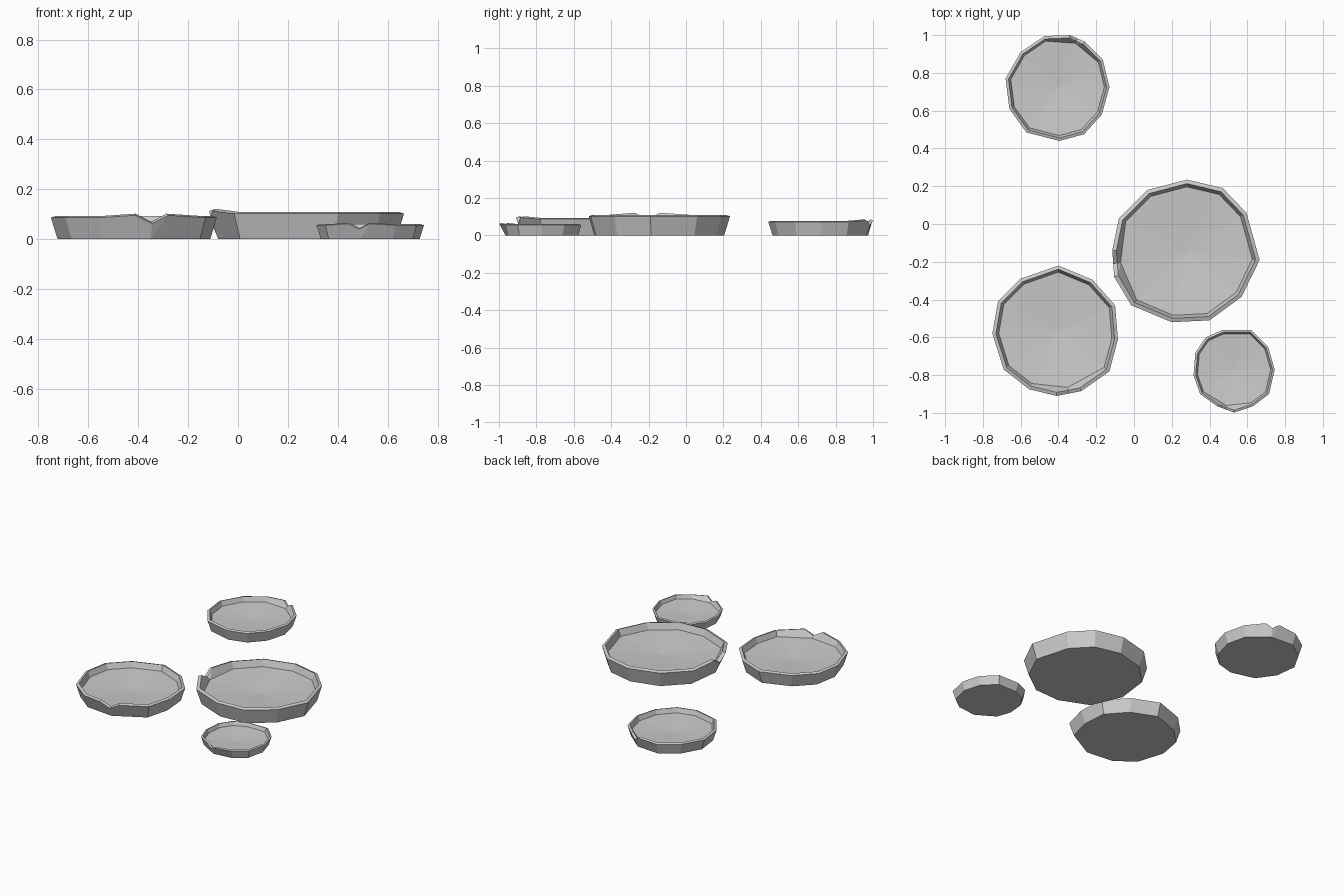
import bpy, bmesh
from mathutils import Vector

if "Cube" in bpy.data.objects:
    bpy.data.objects.remove(bpy.data.objects["Cube"])


def make_pad(name, centre, h, rim):
    """Shallow flared dish. rim runs counter-clockwise from one side of the
    notch round to the other; the notch itself is added between the two."""
    c = Vector(centre)
    pts = [Vector(p) for p in rim]
    notch = (pts[0] + pts[-1]) / 2
    full = pts + [notch]
    n = len(full)
    base = pts[1:-1] + [notch]          # notch sides merge to one point here

    bm = bmesh.new()

    def ring(points, scale, heights):
        out = []
        for p, z in zip(points, heights):
            q = c + (p - c) * scale
            out.append(bm.verts.new((q.x, q.y, z)))
        return out

    def rim_heights(z):
        zs = [z] * n
        zs[0] = zs[-2] = z + 0.1 * h    # raised lips beside the notch
        zs[-1] = z - 0.25 * h           # dip of the notch
        return zs

    def merged(r):
        # match a short ring to the rim: lips share the notch point
        return [r[-1]] + r[:-1] + [r[-1], r[-1]]

    def bridge(a, b):
        for i in range(n):
            j = (i + 1) % n
            face = []
            for v in (a[i], a[j], b[j], b[i]):
                if v not in face:
                    face.append(v)
            bm.faces.new(face)

    bottom = ring(base, 0.92, [0] * len(base))
    outer = ring(full, 1.0, rim_heights(0.93 * h))
    inner = ring(full, 0.945, rim_heights(h))
    floor = ring(base, 0.90, [0.6 * h] * len(base))

    bridge(merged(bottom), outer)       # flared outer wall
    bridge(outer, inner)                # sloping rim
    bridge(inner, merged(floor))        # inner wall
    bm.faces.new(bottom[::-1])          # underside
    hub = bm.verts.new((c.x, c.y, 0.4 * h))
    for a, b in zip(floor, floor[1:] + floor[:1]):
        bm.faces.new((a, b, hub))       # dished floor

    bmesh.ops.recalc_face_normals(bm, faces=bm.faces)
    me = bpy.data.meshes.new(name)
    bm.to_mesh(me)
    bm.free()
    ob = bpy.data.objects.new(name, me)
    bpy.context.collection.objects.link(ob)


# Large pad, notch on the left
make_pad("large_pad", (0.28, -0.15), 0.11, [
    (-0.105, -0.28), (-0.015, -0.43), (0.2, -0.52), (0.4, -0.51),
    (0.57, -0.385), (0.665, -0.19), (0.595, 0.06), (0.47, 0.19),
    (0.28, 0.235), (0.07, 0.18), (-0.08, 0.03), (-0.115, -0.14)])

# Medium pad, notch at the front
make_pad("medium_pad", (-0.41, -0.57), 0.093, [
    (-0.28, -0.885), (-0.13, -0.78), (-0.085, -0.61), (-0.1, -0.43),
    (-0.22, -0.295), (-0.4, -0.22), (-0.6, -0.29), (-0.72, -0.41),
    (-0.75, -0.58), (-0.69, -0.77), (-0.555, -0.875), (-0.41, -0.91)])

# Rear pad, notch at the back
make_pad("rear_pad", (-0.4, 0.725), 0.078, [
    (-0.34, 1.0), (-0.475, 0.995), (-0.6, 0.91), (-0.68, 0.77),
    (-0.66, 0.61), (-0.57, 0.485), (-0.395, 0.44), (-0.265, 0.475),
    (-0.17, 0.58), (-0.13, 0.725), (-0.165, 0.87), (-0.26, 0.965)])

# Small pad, notch at the front
make_pad("small_pad", (0.53, -0.775), 0.06, [
    (0.53, -0.998), (0.63, -0.965), (0.715, -0.9), (0.745, -0.77),
    (0.71, -0.65), (0.62, -0.56), (0.47, -0.56), (0.38, -0.6),
    (0.325, -0.68), (0.315, -0.8), (0.35, -0.9), (0.44, -0.965)])
